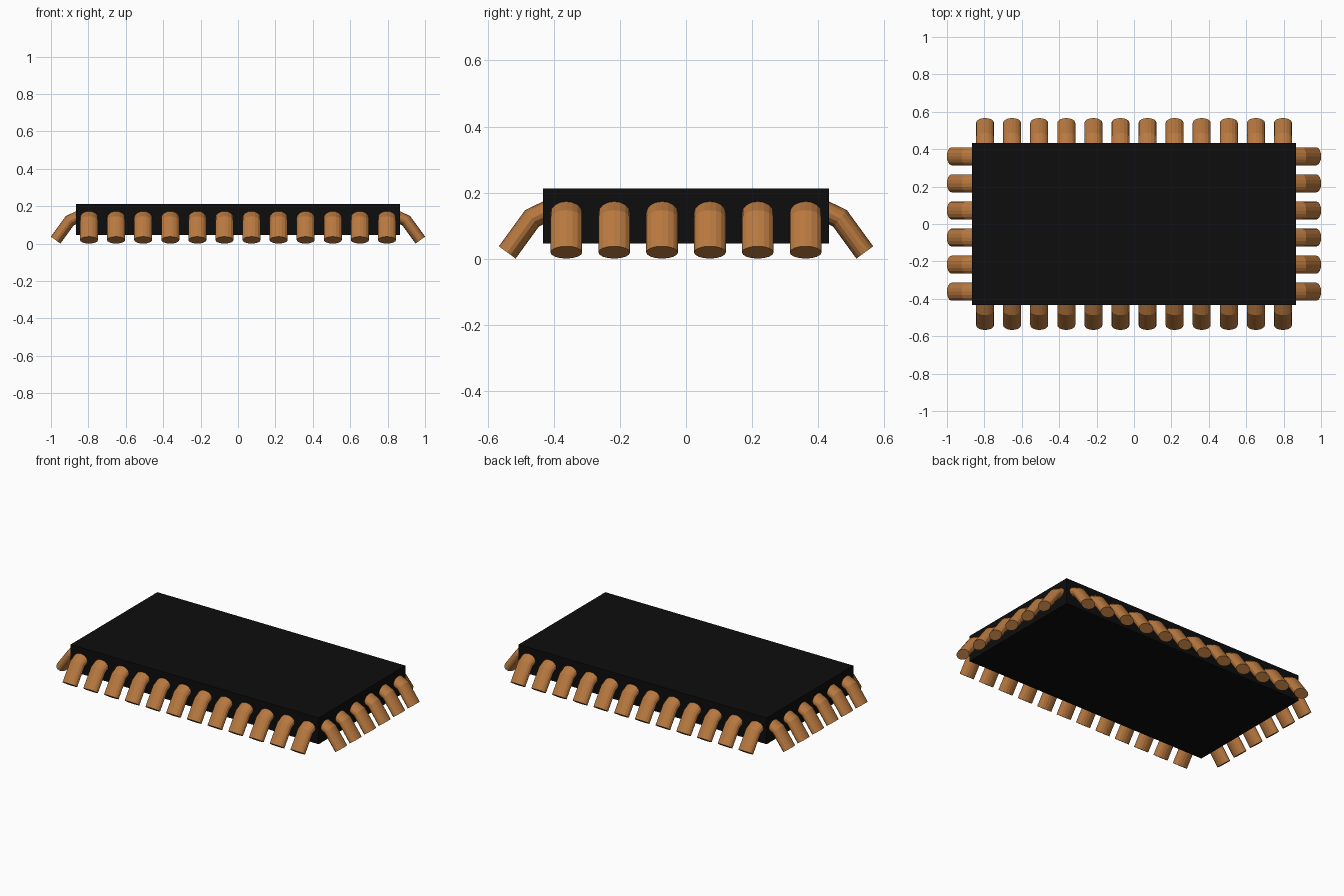
import bpy, bmesh
from math import sin, cos, pi, atan2
from mathutils import Vector, Matrix

if "Cube" in bpy.data.objects:
    bpy.data.objects.remove(bpy.data.objects["Cube"])

HX, HY = 0.867, 0.433      # body half sizes
Z0, Z1 = 0.046, 0.212
SIDES, WIDE, THICK = 16, 0.048, 0.0315
PITCH = 0.1448


def material(name, rgb):
    m = bpy.data.materials.new(name)
    m.diffuse_color = (*rgb, 1)
    m.use_nodes = True
    m.node_tree.nodes["Principled BSDF"].inputs["Base Color"].default_value = m.diffuse_color
    return m


def add_object(name, bm, mat):
    bmesh.ops.recalc_face_normals(bm, faces=bm.faces)
    me = bpy.data.meshes.new(name)
    bm.to_mesh(me)
    bm.free()
    me.materials.append(mat)
    ob = bpy.data.objects.new(name, me)
    bpy.context.collection.objects.link(ob)
    return ob


black = material("black_plastic", (0.004, 0.004, 0.004))
copper = material("copper", (0.48, 0.19, 0.05))

# chip body
bm = bmesh.new()
bmesh.ops.create_cube(bm, size=1)
bmesh.ops.scale(bm, verts=bm.verts, vec=(2 * HX, 2 * HY, Z1 - Z0))
bmesh.ops.translate(bm, verts=bm.verts, vec=(0, 0, (Z0 + Z1) / 2))
add_object("chip_body", bm, black)

# bent pin, leaving the wall along +y: (distance from wall, height)
path = [Vector(p) for p in [(-0.045, 0.160), (0.033, 0.122), (0.108, 0.019)]]
dirs = [(b - a).normalized() for a, b in zip(path, path[1:])]
bm = bmesh.new()
rings = []
for i, p in enumerate(path):
    d0, d1 = dirs[max(i - 1, 0)], dirs[min(i, len(dirs) - 1)]
    t = (d0 + d1).normalized()
    n = Vector((-t.y, t.x)) * THICK / t.dot(d0)      # mitred ring normal
    ring = []
    for k in range(SIDES):
        a = 2 * pi * k / SIDES
        q = p + n * sin(a)
        ring.append(bm.verts.new((WIDE * cos(a), q.x, q.y)))
    rings.append(ring)
for r0, r1 in zip(rings, rings[1:]):
    for k in range(SIDES):
        j = (k + 1) % SIDES
        bm.faces.new((r0[k], r0[j], r1[j], r1[k]))
bm.faces.new(rings[0])
bm.faces.new(rings[-1])
pin_mesh = add_object("back_pin_1", bm, copper)
mesh = pin_mesh.data
bpy.data.objects.remove(pin_mesh)

# rows of pins around all four sides: name, turn, count, wall distance
for side, turn, count, wall in [("back", 0, 12, HY), ("left", pi / 2, 6, HX),
                                ("front", pi, 12, HY), ("right", -pi / 2, 6, HX)]:
    for i in range(count):
        ob = bpy.data.objects.new(f"{side}_pin_{i + 1}", mesh)
        off = (i - (count - 1) / 2) * PITCH
        ob.matrix_world = Matrix.Rotation(turn, 4, 'Z') @ Matrix.Translation((off, wall, 0))
        bpy.context.collection.objects.link(ob)
